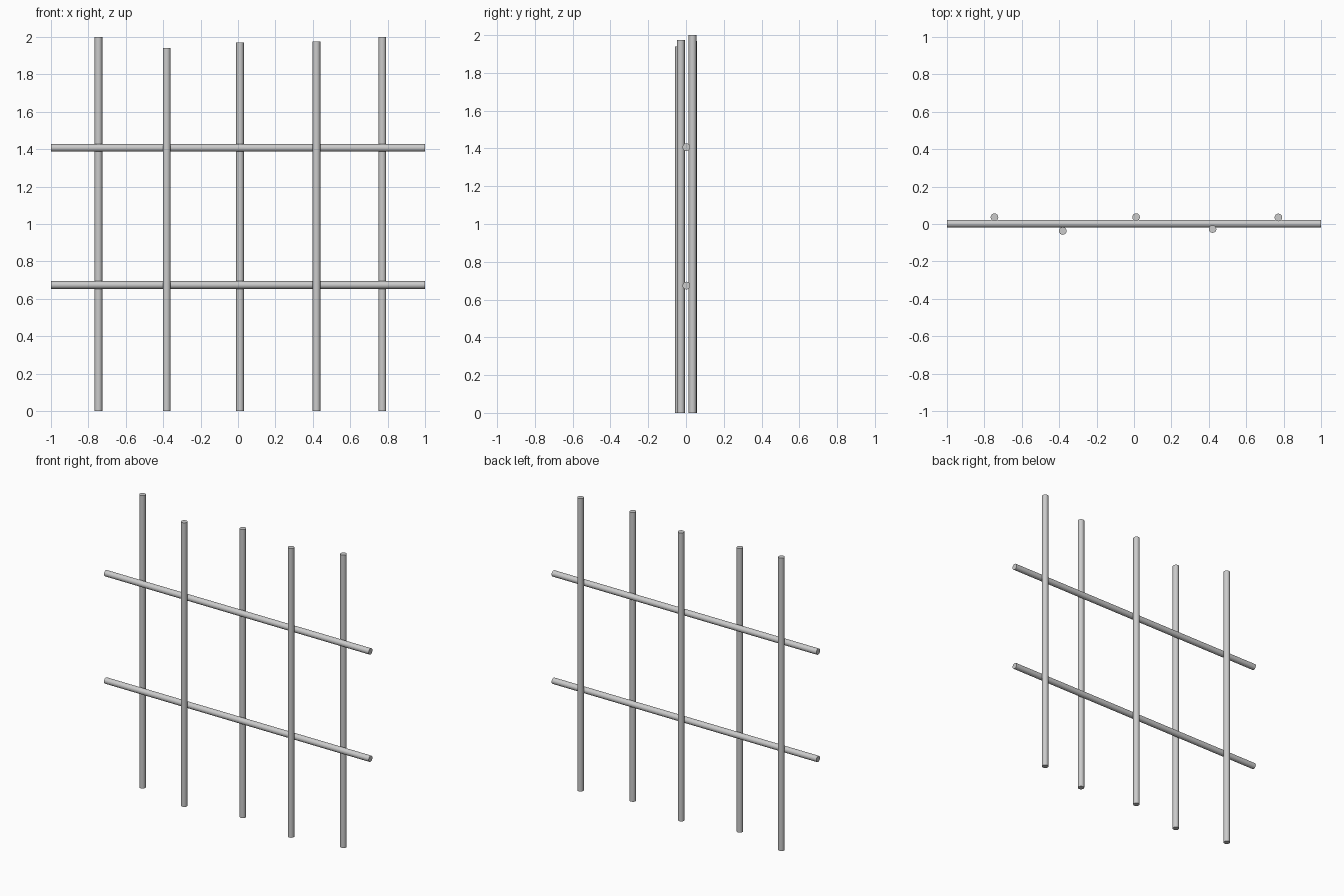
import bpy
from math import pi

if "Cube" in bpy.data.objects:
    bpy.data.objects.remove(bpy.data.objects["Cube"])

R = 0.0205  # rod radius


def rod(name, length, location, rotation=(0, 0, 0)):
    bpy.ops.mesh.primitive_cylinder_add(vertices=16, radius=R, depth=length,
                                        location=location, rotation=rotation)
    ob = bpy.context.object
    ob.name = name
    bpy.ops.object.shade_smooth_by_angle()
    return ob


# Upright bars, woven in front of and behind the crossbars: x, y, height
uprights = [(-0.746, 0.036, 2.0), (-0.381, -0.037, 1.94), (0.011, 0.037, 1.97),
            (0.42, -0.027, 1.975), (0.772, 0.035, 2.0)]
for i, (x, y, h) in enumerate(uprights, 1):
    rod(f"upright_bar_{i}", h, (x, y, h / 2))

# Horizontal crossbars
for name, z in (("lower_crossbar", 0.674), ("upper_crossbar", 1.407)):
    rod(name, 2.0, (0, 0.002, z), (0, pi / 2, 0))
